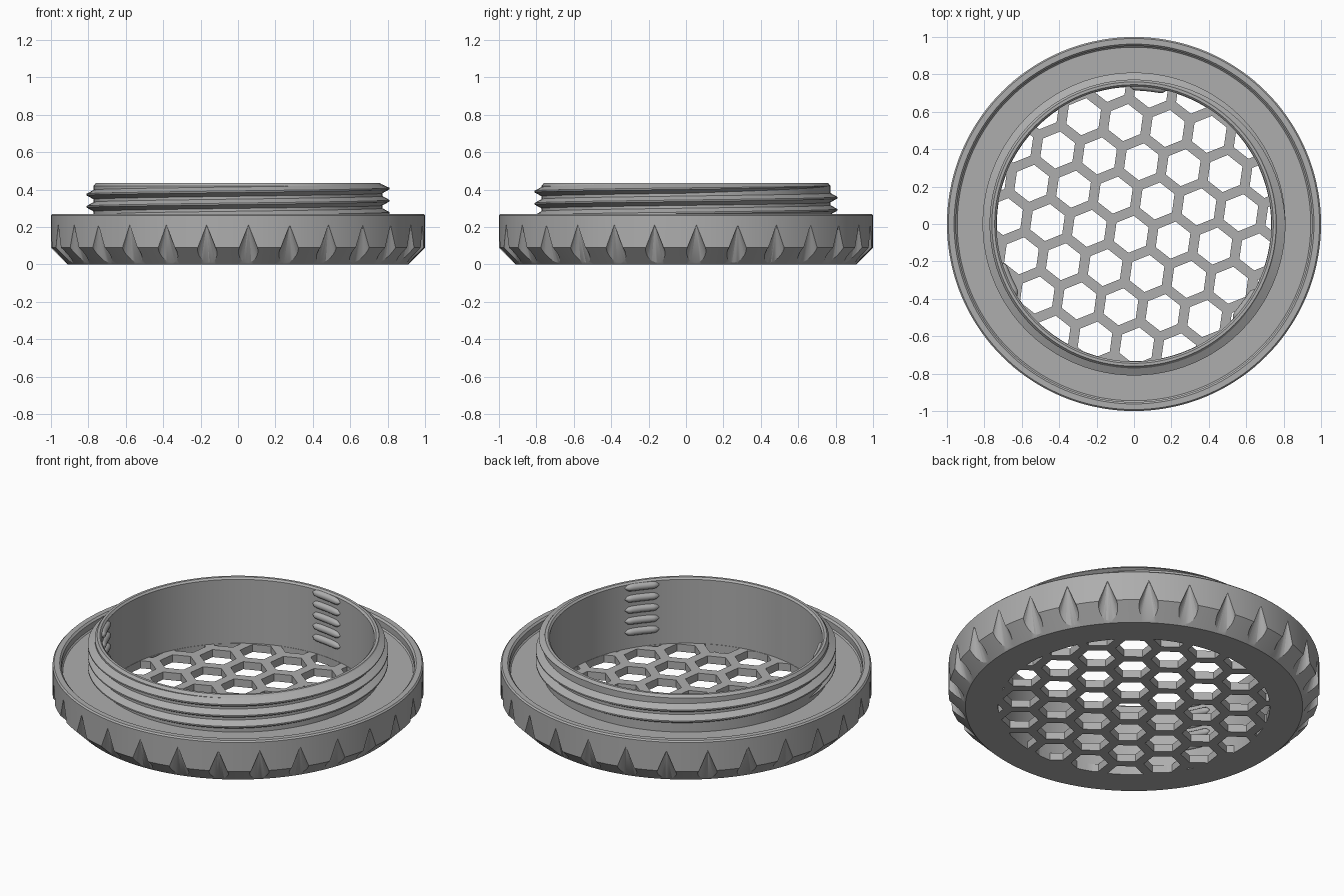
import bpy, bmesh, math
from math import sin, cos, pi, radians
from mathutils import Matrix

cube = bpy.data.objects.get("Cube")
if cube:
    bpy.data.objects.remove(cube, do_unlink=True)

grey = bpy.data.materials.new("plain_grey")
grey.use_nodes = True
grey.diffuse_color = (0.42, 0.42, 0.42, 1)
grey.node_tree.nodes["Principled BSDF"].inputs["Base Color"].default_value = grey.diffuse_color

INNER = 0.735      # bore radius
FLOOR = 0.045      # grille thickness


def add_object(name, bm, helper=False):
    bmesh.ops.recalc_face_normals(bm, faces=bm.faces)
    mesh = bpy.data.meshes.new(name)
    bm.to_mesh(mesh)
    bm.free()
    obj = bpy.data.objects.new(name, mesh)
    bpy.context.collection.objects.link(obj)
    mesh.materials.append(grey)
    if helper:
        obj.hide_render = True
        obj.hide_viewport = True
    return obj


def boolean(obj, cutter, operation):
    mod = obj.modifiers.new(cutter.name, "BOOLEAN")
    mod.object, mod.operation, mod.solver = cutter, operation, "EXACT"


def prism(bm, sides, r1, r2, z1, z2, x, y, turn=0.0):
    place = Matrix.Translation((x, y, (z1 + z2) / 2)) @ Matrix.Rotation(turn, 4, "Z")
    bmesh.ops.create_cone(bm, cap_ends=True, segments=sides, radius1=r1, radius2=r2,
                          depth=z2 - z1, matrix=place)


def smooth(obj, angle=30):
    bpy.ops.object.select_all(action="DESELECT")
    obj.select_set(True)
    bpy.context.view_layer.objects.active = obj
    bpy.ops.object.shade_smooth_by_angle(angle=radians(angle))


# Lathed body: chamfered skirt, rim, recess, neck, bore and floor
profile = [(0, 0), (0.91, 0), (1, 0.09), (1, 0.262), (0.992, 0.27), (0.962, 0.27),
           (0.952, 0.26), (0.952, 0.225), (0.945, 0.218), (0.772, 0.218), (0.772, 0.42),
           (0.76, 0.435), (0.745, 0.435), (INNER, 0.425), (INNER, FLOOR), (0, FLOOR)]
bm = bmesh.new()
verts = [bm.verts.new((r, 0, z)) for r, z in profile]
edges = [bm.edges.new(pair) for pair in zip(verts, verts[1:])]
bmesh.ops.spin(bm, geom=verts + edges, cent=(0, 0, 0), axis=(0, 0, 1),
               angle=2 * pi, steps=144, use_merge=True)
bmesh.ops.remove_doubles(bm, verts=bm.verts, dist=1e-5)
body = add_object("cap_body", bm)

# Conical grip notches around the skirt
bm = bmesh.new()
for i in range(28):
    a = radians(-86.8) + i * 2 * pi / 28
    prism(bm, 32, 0.1, 0.0, -0.04, 0.212, cos(a), sin(a))
notches = add_object("grip_notch_cutter", bm, helper=True)

# Hexagonal holes, limited to the bore
PITCH, TILT = 0.226, radians(-8)
bm = bmesh.new()
for row in range(-5, 6):
    for col in range(-5, 6):
        u = (col + (row % 2) / 2) * PITCH
        v = row * PITCH * math.sqrt(3) / 2
        x = u * cos(TILT) - v * sin(TILT) - 0.015
        y = u * sin(TILT) + v * cos(TILT) - 0.055
        if math.hypot(x, y) < INNER + 0.09:
            prism(bm, 6, 0.1, 0.1, -0.05, FLOOR + 0.05, x, y, TILT)
holes = add_object("hex_hole_cutter", bm, helper=True)
bm = bmesh.new()
prism(bm, 144, INNER - 0.002, INNER - 0.002, -0.1, 0.2, 0, 0)
limit = add_object("hole_limit", bm, helper=True)
boolean(holes, limit, "INTERSECT")

boolean(body, notches, "DIFFERENCE")
boolean(body, holes, "DIFFERENCE")
smooth(body)
bpy.ops.object.modifier_apply(modifier=notches.name)
bpy.ops.object.modifier_apply(modifier=holes.name)
smooth(body)

# Helical screw thread on the neck, fading out at both ends
RISE, STEPS, TURNS = 0.065, 96, 2.75
count = int(STEPS * TURNS)
bm = bmesh.new()
rings = []
for i in range(count + 1):
    a = pi + i * 2 * pi / STEPS
    z = 0.243 + RISE * i / STEPS
    fade = min(1, i / 10, (count - i) / 24)
    crest, half = 0.768 + 0.042 * fade, 0.004 + 0.025 * fade
    section = [(0.765, -half), (crest, -0.004 * fade), (crest, 0.004 * fade), (0.765, half)]
    rings.append([bm.verts.new((r * cos(a), r * sin(a), min(z + h, 0.43))) for r, h in section])
for p, q in zip(rings, rings[1:]):
    for k in range(4):
        bm.faces.new((p[k], p[(k + 1) % 4], q[(k + 1) % 4], q[k]))
bm.faces.new(rings[0])
bm.faces.new(rings[-1])
smooth(add_object("screw_thread", bm))

# Three stacks of rounded ribs inside the bore
for stack, middle in enumerate((84, 204, 324)):
    curve = bpy.data.curves.new("inner_ribs", "CURVE")
    curve.dimensions = "3D"
    curve.bevel_depth, curve.bevel_resolution = 0.022, 3
    curve.use_fill_caps = True
    for level in range(5):
        spline = curve.splines.new("POLY")
        spline.points.add(12)
        for i, point in enumerate(spline.points):
            t = i / 6 - 1
            a = radians(middle + 7.6 * t)
            point.co = (INNER * cos(a), INNER * sin(a), 0.14 + 0.066 * level + 0.003 * t, 1)
            point.radius = max(0.15, (1 - abs(t) ** 6) ** 0.5)
    ribs = bpy.data.objects.new(f"inner_ribs_{stack + 1}", curve)
    bpy.context.collection.objects.link(ribs)
    curve.materials.append(grey)
    bpy.ops.object.select_all(action="DESELECT")
    ribs.select_set(True)
    bpy.context.view_layer.objects.active = ribs
    bpy.ops.object.convert(target="MESH")
    smooth(bpy.context.object, 50)
